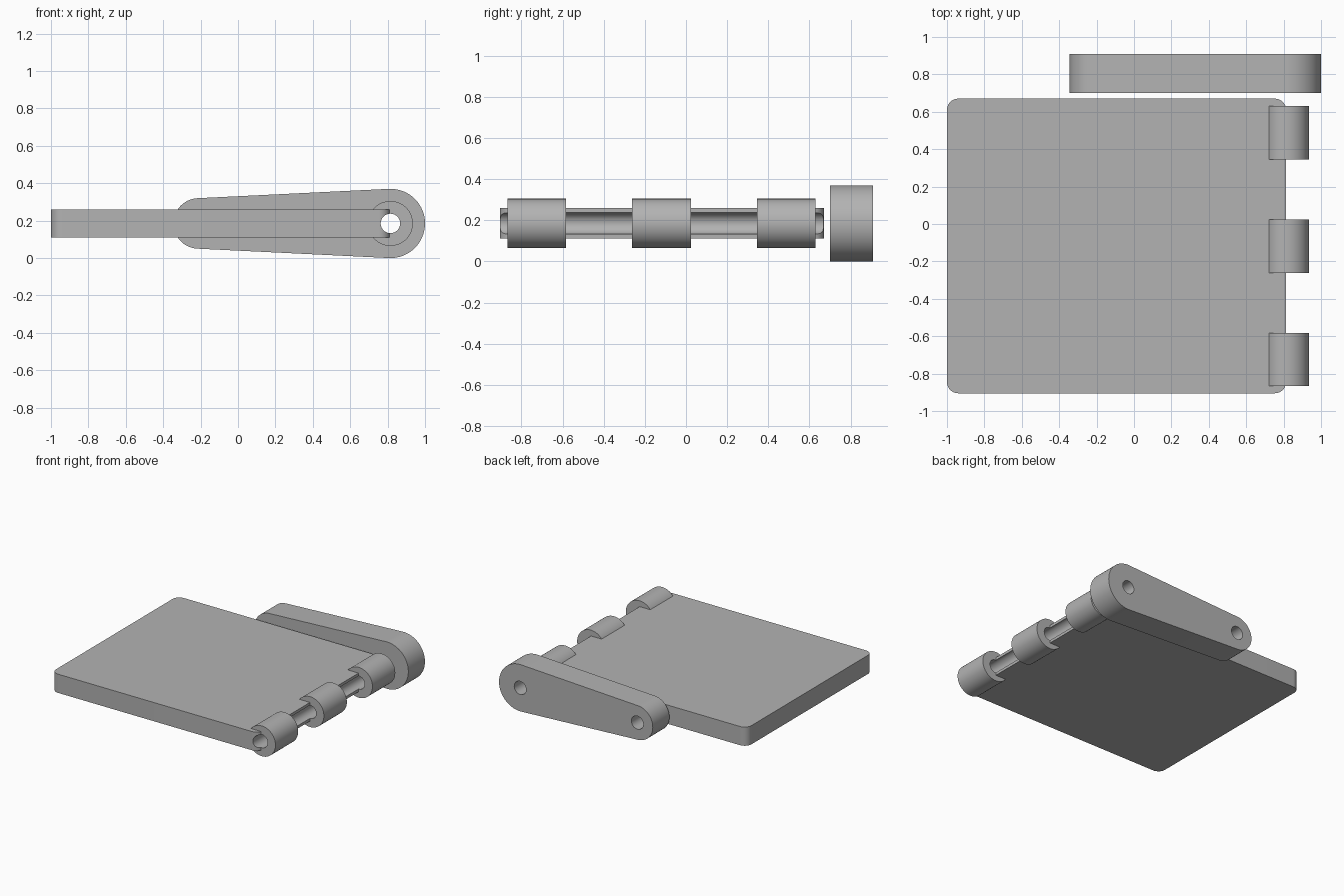
import bpy, bmesh, math

# Remove only the default cube
cube = bpy.data.objects.get("Cube")
if cube:
    bpy.data.objects.remove(cube, do_unlink=True)

AXIS_X, AXIS_Z = 0.815, 0.185      # hinge axis, running along y
BORE = 0.052

steel = bpy.data.materials.new("plain_grey")
steel.use_nodes = True
GREY = (0.45, 0.45, 0.45, 1)
steel.diffuse_color = GREY
steel.node_tree.nodes["Principled BSDF"].inputs["Base Color"].default_value = GREY


def arc(cx, cy, r, start, end, steps):
    """Points along an arc, angles in degrees."""
    angles = [math.radians(start + (end - start) * i / steps) for i in range(steps + 1)]
    return [(cx + r * math.cos(a), cy + r * math.sin(a)) for a in angles]


def prism(name, outline, low, high, along_y=False):
    """Extrude a 2D outline along z, or along y when it lies in the xz plane."""
    bm = bmesh.new()
    place = (lambda p: (p[0], low, p[1])) if along_y else (lambda p: (p[0], p[1], low))
    face = bm.faces.new([bm.verts.new(place(p)) for p in outline])
    grown = bmesh.ops.extrude_face_region(bm, geom=[face])["geom"]
    shift = (0, high - low, 0) if along_y else (0, 0, high - low)
    bmesh.ops.translate(bm, vec=shift, verts=[g for g in grown if isinstance(g, bmesh.types.BMVert)])
    bmesh.ops.recalc_face_normals(bm, faces=bm.faces)
    mesh = bpy.data.meshes.new(name)
    bm.to_mesh(mesh)
    bm.free()
    mesh.materials.append(steel)
    obj = bpy.data.objects.new(name, mesh)
    bpy.context.collection.objects.link(obj)
    return obj


def rod(name, x, r, low, high):
    return prism(name, arc(x, AXIS_Z, r, 0, 360, 64)[:-1], low, high, True)


def combine(target, tool, operation):
    """Apply a boolean and discard the tool object."""
    mod = target.modifiers.new(operation, 'BOOLEAN')
    mod.operation, mod.object, mod.solver = operation, tool, 'EXACT'
    bpy.context.view_layer.objects.active = target
    bpy.ops.object.modifier_apply(modifier=mod.name)
    bpy.data.objects.remove(tool, do_unlink=True)


def smooth(obj):
    bpy.ops.object.select_all(action='DESELECT')
    obj.select_set(True)
    bpy.context.view_layer.objects.active = obj
    bpy.ops.object.shade_smooth_by_angle(angle=math.radians(30))


# Flat plate with rounded corners
left, right, front, back, corner = -1.0, AXIS_X - 0.002, -0.905, 0.67, 0.06
outline = []
for cx, cy, start in ((right - corner, back - corner, 0), (left + corner, back - corner, 90),
                      (left + corner, front + corner, 180), (right - corner, front + corner, 270)):
    outline += arc(cx, cy, corner, start, start + 90, 12)
plate = prism("hinged_plate", outline, AXIS_Z - 0.074, AXIS_Z + 0.074)

# Three hinge barrels fused to the plate edge, then bored through
for low, high in ((-0.867, -0.583), (-0.262, 0.025), (0.345, 0.63)):
    combine(plate, rod("hinge_barrel", AXIS_X, 0.12, low, high), 'UNION')
combine(plate, rod("hinge_bore", AXIS_X, BORE, -1, 0.75), 'DIFFERENCE')
smooth(plate)

# Tapered lever arm behind the plate, with a hole at each end
END_X, END_R, HUB_R = -0.21, 0.135, 0.185
tilt = math.degrees(math.acos((HUB_R - END_R) / (AXIS_X - END_X)))
profile = (arc(AXIS_X, AXIS_Z, HUB_R, tilt - 180, 180 - tilt, 40)
           + arc(END_X, AXIS_Z, END_R, 180 - tilt, 180 + tilt, 32))
lever = prism("lever_arm", profile, 0.70, 0.908, True)
for x in (AXIS_X, END_X):
    combine(lever, rod("lever_hole", x, BORE, 0.6, 1), 'DIFFERENCE')
smooth(lever)
